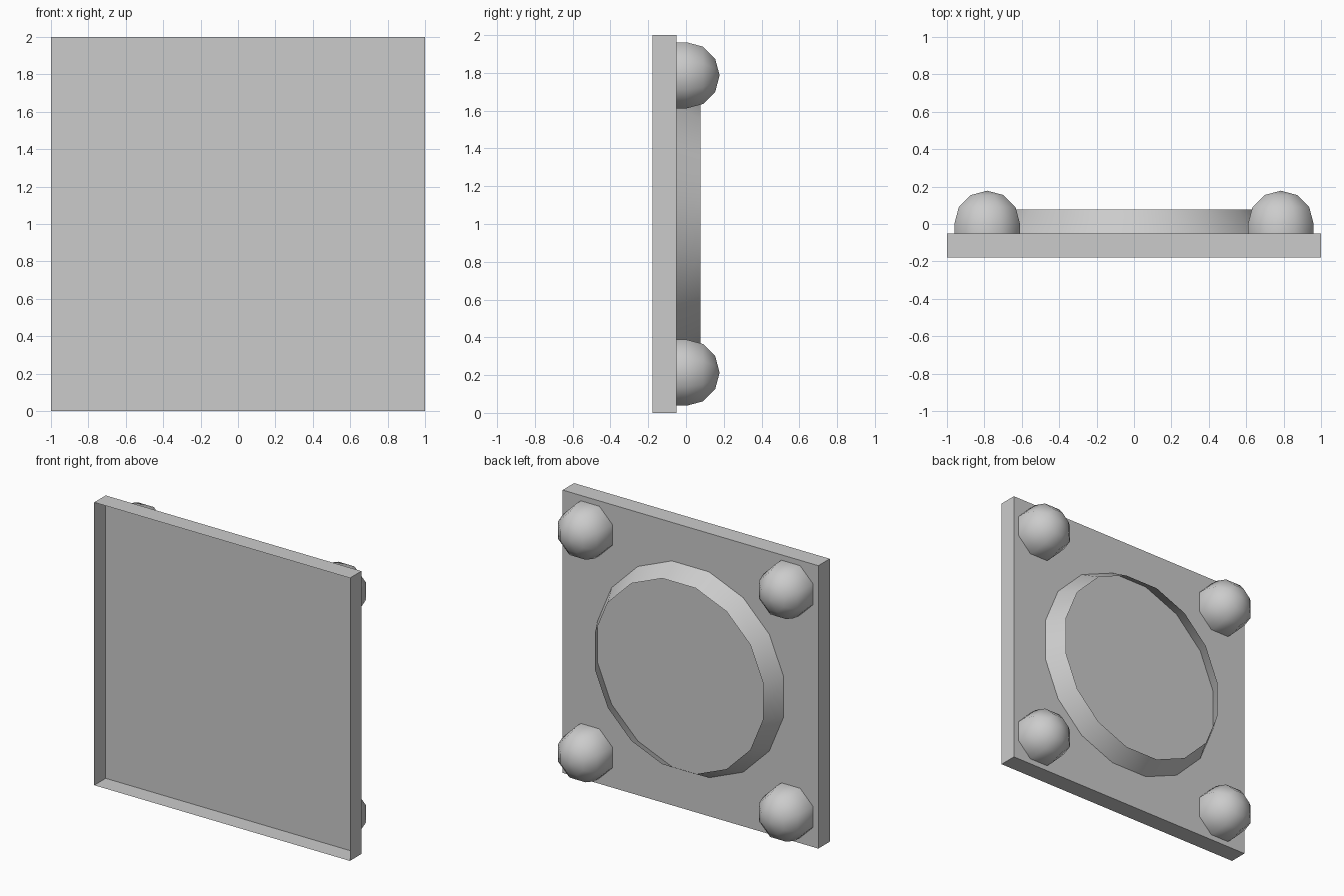
import bpy, math

if "Cube" in bpy.data.objects:
    bpy.data.objects.remove(bpy.data.objects["Cube"])

grey = bpy.data.materials.new("plain_grey")
grey.diffuse_color = (0.6, 0.6, 0.6, 1)
grey.use_nodes = True
grey.node_tree.nodes["Principled BSDF"].inputs["Base Color"].default_value = grey.diffuse_color

BACK, FRONT, TIP = -0.05, -0.178, 0.178


def add_part(name, verts, faces, smooth=False):
    mesh = bpy.data.meshes.new(name)
    mesh.from_pydata(verts, [], faces)
    mesh.materials.append(grey)
    for p in mesh.polygons:
        p.use_smooth = smooth
    obj = bpy.data.objects.new(name, mesh)
    bpy.context.collection.objects.link(obj)
    return obj


def lathe(name, cx, cz, sides, profile, tip=None):
    """Turn (radius, y) steps around the y axis, first step at the base."""
    verts, faces = [], []
    for r, y in profile:
        for i in range(sides):
            a = (i + 0.5) * math.tau / sides
            verts.append((cx + r * math.cos(a), y, cz + r * math.sin(a)))
    for k in range(len(profile) - 1):
        for i in range(sides):
            j = (i + 1) % sides
            a, b = k * sides, (k + 1) * sides
            faces.append((a + i, b + i, b + j, a + j))
    if tip is not None:
        verts.append((cx, tip, cz))
        b = (len(profile) - 1) * sides
        faces += [(b + i, len(verts) - 1, b + (i + 1) % sides) for i in range(sides)]
    return add_part(name, verts, faces, True)


# Square backing tray, open towards the front
corners = [(-1, 0), (1, 0), (1, 2), (-1, 2)]
verts = [(x, y, z) for y in (FRONT, BACK) for x, z in corners]
faces = [(7, 6, 5, 4)] + [(i, (i + 1) % 4, (i + 1) % 4 + 4, i + 4) for i in range(4)]
add_part("backing_tray", verts, faces)

# Tapered open ring in the middle
lathe("centre_ring", 0, 1, 16, [(0.742, BACK), (0.67, 0.078)])

# Four domed studs, eight-sided, with flat sides on the axes
R, C = 0.175, 0.003
wide = R / math.cos(math.pi / 8)
profile = [(wide, BACK)] + [
    (wide * math.cos(math.radians(t)), C + R * math.sin(math.radians(t)))
    for t in (0, 30, 60)]
for sx, side in ((-1, "left"), (1, "right")):
    for sz, level in ((-1, "lower"), (1, "upper")):
        lathe(f"{level}_{side}_stud", sx * 0.785, 1 + sz * 0.787, 8, profile, TIP)
